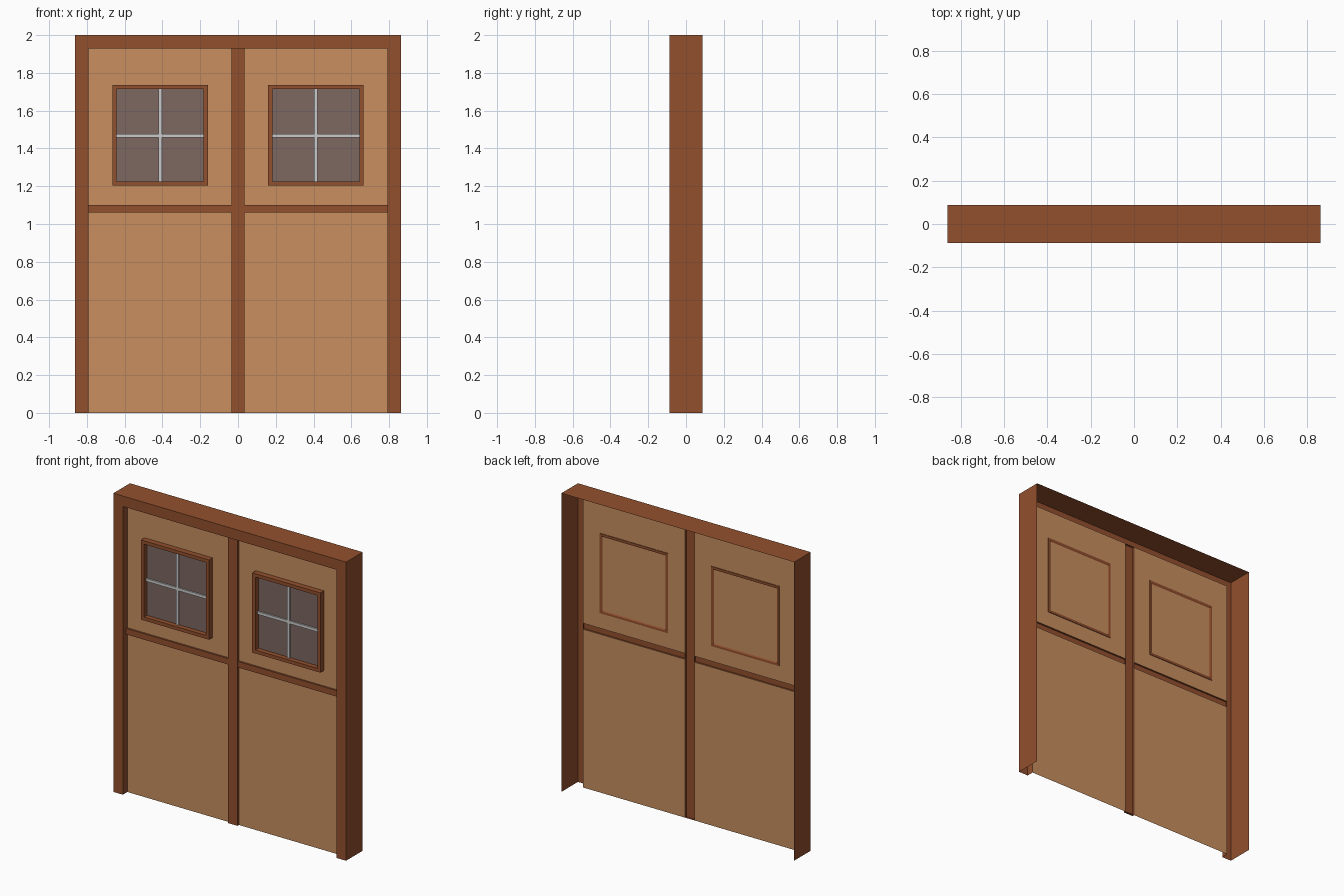
import bpy, bmesh

if "Cube" in bpy.data.objects:
    bpy.data.objects.remove(bpy.data.objects["Cube"])

def material(name, rgb):
    m = bpy.data.materials.new(name)
    m.diffuse_color = (*rgb, 1)
    m.use_nodes = True
    m.node_tree.nodes["Principled BSDF"].inputs["Base Color"].default_value = m.diffuse_color
    return m

WOOD = material("dark_wood", (0.29, 0.08, 0.027))
PANEL = material("light_wood", (0.58, 0.275, 0.117))
GLASS = material("glass", (0.205, 0.136, 0.119))

def finish(name, bm, mat):
    bmesh.ops.remove_doubles(bm, verts=bm.verts, dist=1e-5)
    mesh = bpy.data.meshes.new(name)
    bm.to_mesh(mesh)
    bm.free()
    if mat:
        mesh.materials.append(mat)
    ob = bpy.data.objects.new(name, mesh)
    bpy.context.collection.objects.link(ob)
    return ob

def sheet(name, x0, x1, y, z0, z1, mat):
    bm = bmesh.new()
    bm.faces.new([bm.verts.new(p) for p in
                  ((x0, y, z0), (x1, y, z0), (x1, y, z1), (x0, y, z1))])
    return finish(name, bm, mat)

def box(name, x0, x1, y0, y1, z0, z1, mat, open_back=False):
    bm = bmesh.new()
    bmesh.ops.create_cube(bm, size=1)
    for v in bm.verts:
        v.co = (x1 if v.co.x > 0 else x0, y1 if v.co.y > 0 else y0, z1 if v.co.z > 0 else z0)
    if open_back:
        bm.normal_update()
        bmesh.ops.delete(bm, geom=[f for f in bm.faces if f.normal.y > 0.5], context='FACES')
    return finish(name, bm, mat)

def sweep(name, rings, closed_path, closed_profile, mat):
    # each ring is one copy of the path; neighbouring rings are bridged
    bm = bmesh.new()
    vs = [[bm.verts.new(p) for p in r] for r in rings]
    n = len(rings[0])
    pairs = list(zip(vs, vs[1:] + vs[:1]))
    for a, b in (pairs if closed_profile else pairs[:-1]):
        for i in range(n if closed_path else n - 1):
            j = (i + 1) % n
            bm.faces.new((a[i], a[j], b[j], b[i]))
    bmesh.ops.recalc_face_normals(bm, faces=bm.faces)
    return finish(name, bm, mat)

FRONT, BACK, PANEL_Y = -0.0875, 0.0875, -0.04

# door surround: outer skin, front face and inner return, open at the back
def arch(x, z, y):
    return [(-x, y, 0), (-x, y, z), (x, y, z), (x, y, 0)]

sweep("door_surround", [arch(0.862, 2.0, BACK), arch(0.862, 2.0, FRONT),
                        arch(0.792, 1.93, FRONT), arch(0.792, 1.93, PANEL_Y)],
      False, False, WOOD)

# centre post, hollow at the back
box("centre_post", -0.035, 0.035, -0.055, PANEL_Y, 0, 1.93, WOOD, True)

def rect(x0, x1, z0, z1, y):
    return [(x0, y, z0), (x1, y, z0), (x1, y, z1), (x0, y, z1)]

for side, s in (("left", -1), ("right", 1)):
    a, b = sorted((s * 0.035, s * 0.792))
    # door leaf panels and the rail between them
    sheet(side + "_lower_panel", a, b, PANEL_Y, 0, 1.06, PANEL)
    sheet(side + "_upper_panel", a, b, PANEL_Y, 1.10, 1.93, PANEL)
    box(side + "_rail", a, b, -0.052, PANEL_Y, 1.06, 1.10, WOOD, True)
    # window frame
    o0, o1 = sorted((s * 0.16, s * 0.665))
    i0, i1 = o0 + 0.023, o1 - 0.023
    outer, inner = (o0, o1, 1.203, 1.737), (i0, i1, 1.226, 1.714)
    sweep(side + "_window_frame",
          [rect(*outer, -0.078), rect(*inner, -0.078), rect(*inner, -0.042),
           rect(o0 + 0.013, o1 - 0.013, 1.216, 1.724, -0.036), rect(*outer, -0.036)],
          True, True, WOOD)
    # pane and crossed glazing bars
    sheet(side + "_pane", i0, i1, -0.046, 1.226, 1.714, GLASS)
    xc = s * 0.4125
    box(side + "_upright_bar", xc - 0.009, xc + 0.009, -0.056, -0.041, 1.226, 1.714, None)
    box(side + "_cross_bar", i0, i1, -0.056, -0.041, 1.457, 1.476, None)
